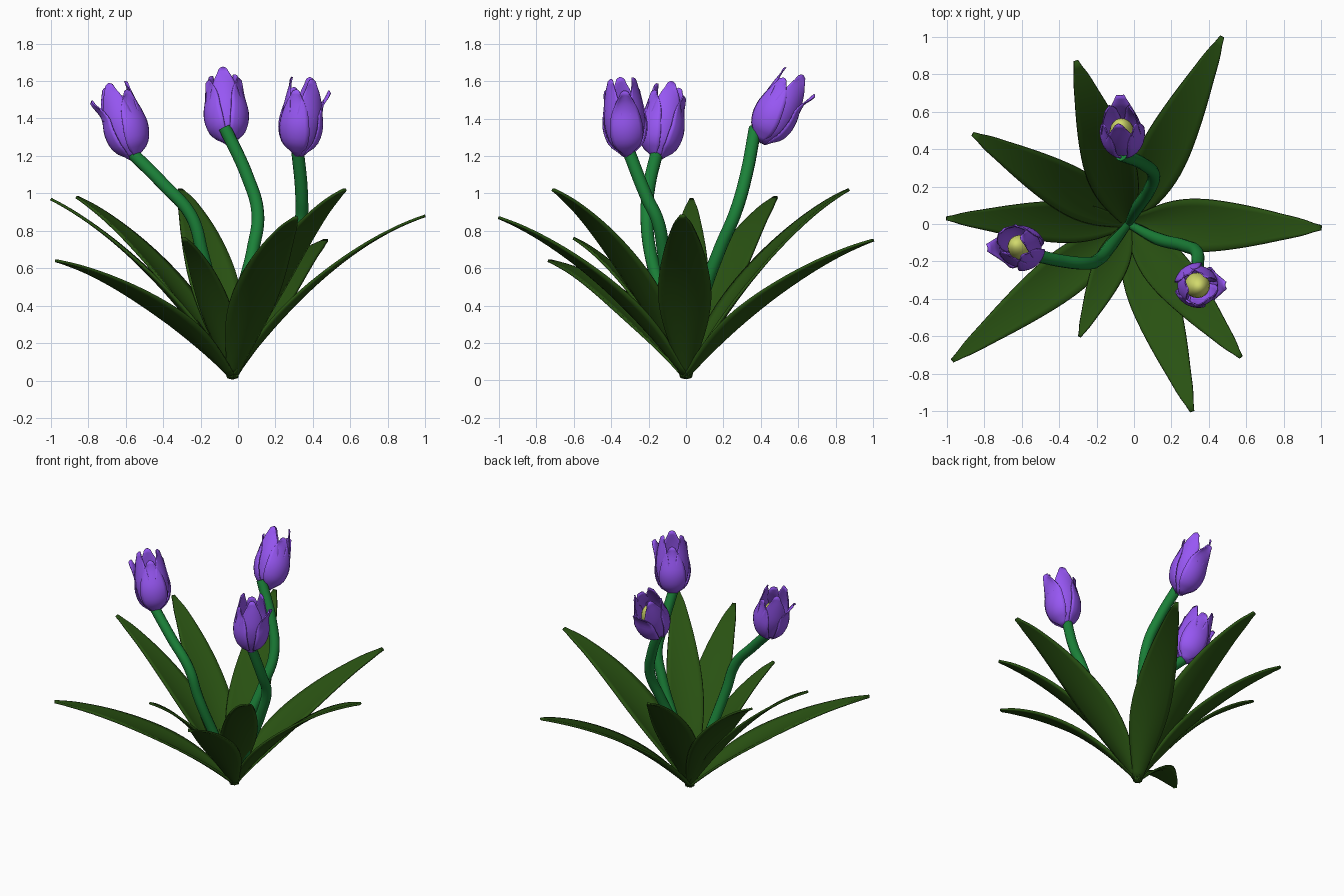
import bpy, math
from mathutils import Vector

if "Cube" in bpy.data.objects:
    bpy.data.objects.remove(bpy.data.objects["Cube"])

BASE = Vector((-0.03, 0, 0.012))


def material(name, color):
    m = bpy.data.materials.new(name)
    m.diffuse_color = (*color, 1)
    m.use_nodes = True
    m.node_tree.nodes["Principled BSDF"].inputs["Base Color"].default_value = m.diffuse_color
    return m


LEAF = material("leaf_green", (0.022, 0.083, 0.006))
STEM = material("stem_green", (0.011, 0.22, 0.04))
PETAL = material("petal_purple", (0.31, 0.095, 0.90))
YELLOW = material("pistil_yellow", (0.64, 0.70, 0.15))


def interp(table, t):
    # Smooth interpolation through evenly spaced values
    n = len(table) - 1
    i = min(int(t * n), n - 1)
    f = t * n - i
    p = [table[max(0, min(n, i + k))] for k in (-1, 0, 1, 2)]
    return p[1] + 0.5 * f * (p[2] - p[0] + f * (2 * p[0] - 5 * p[1] + 4 * p[2] - p[3]
                             + f * (3 * (p[1] - p[2]) + p[3] - p[0])))


def sheet(name, func, nu, nv, mat, thickness):
    # Thin smooth surface from func(u, t), u in -1..1, t in 0..1
    verts = [func(2 * i / nu - 1, j / nv) for j in range(nv + 1) for i in range(nu + 1)]
    w = nu + 1
    faces = [(j * w + i, j * w + i + 1, (j + 1) * w + i + 1, (j + 1) * w + i)
             for j in range(nv) for i in range(nu)]
    me = bpy.data.meshes.new(name)
    me.from_pydata(verts, [], faces)
    me.materials.append(mat)
    me.shade_smooth()
    ob = bpy.data.objects.new(name, me)
    bpy.context.collection.objects.link(ob)
    s = ob.modifiers.new("thickness", 'SOLIDIFY')
    s.thickness = thickness
    s.offset = 0
    return ob


# Leaves: tip position, half width and arch
LEAF_W = [0.20, 0.50, 0.80, 0.97, 1.0, 0.93, 0.81, 0.66, 0.49, 0.32, 0.09]


def leaf(name, tip, half, arch):
    tip = Vector(tip)
    d = tip - BASE
    flat = Vector((d.x, d.y, 0))
    side = Vector((-d.y, d.x, 0)).normalized()
    ctrl = BASE + flat * 0.5 + Vector((0, 0, d.z * arch))

    def f(u, t):
        p = BASE * (1 - t) ** 2 + ctrl * 2 * t * (1 - t) + tip * t * t
        tan = (ctrl - BASE) * (1 - t) + (tip - ctrl) * t
        up = tan.cross(side).normalized()
        if up.z < 0:
            up = -up
        hw = half * interp(LEAF_W, t)
        return p + side * hw * u + up * hw * (0.4 * (1 - t) ** 2 + 0.03) * u * u
    sheet(name, f, 8, 24, LEAF, 0.014)


for k, (tip, half, arch) in enumerate([
        ((0.47, 1.0, 0.75), 0.13, 0.78), ((-0.31, 0.87, 1.02), 0.135, 0.78),
        ((-0.86, 0.48, 0.98), 0.125, 0.76), ((-1.0, 0.03, 0.97), 0.11, 0.74),
        ((-0.97, -0.73, 0.64), 0.125, 0.82), ((-0.29, -0.6, 0.76), 0.09, 0.78),
        ((0.31, -1.0, 0.87), 0.13, 0.78), ((0.57, -0.71, 1.02), 0.12, 0.79),
        ((1.0, -0.02, 0.88), 0.14, 0.80)]):
    leaf(f"leaf_{k + 1}", tip, half, arch)


# Stems: round tubes along smooth curves
def stem(name, pts):
    cu = bpy.data.curves.new(name, 'CURVE')
    cu.dimensions = '3D'
    cu.bevel_depth = 0.034
    cu.bevel_resolution = 4
    cu.use_fill_caps = True
    sp = cu.splines.new('BEZIER')
    sp.bezier_points.add(len(pts) - 1)
    for b, p in zip(sp.bezier_points, pts):
        b.co = p
        b.handle_left_type = b.handle_right_type = 'AUTO'
    sp.bezier_points[0].radius = 0.6
    cu.materials.append(STEM)
    bpy.context.collection.objects.link(bpy.data.objects.new(name, cu))


# Flowers: three inner and three outer petals round a yellow pistil
INNER_R = [0.02, 0.078, 0.098, 0.104, 0.096, 0.082, 0.066]
OUTER_R = [0.02, 0.085, 0.110, 0.115, 0.105, 0.092, 0.090]
FLARE_R = [0.02, 0.085, 0.110, 0.114, 0.106, 0.112, 0.135]
PETAL_W = [0.25, 0.80, 1.0, 0.96, 0.80, 0.52, 0.20]


def flower(name, base, axis, roll, flare):
    base, axis = Vector(base), Vector(axis).normalized()
    q = Vector((0, 0, 1)).rotation_difference(axis)
    for k in range(6):
        outer = k % 2
        ang = math.radians(roll) + k * math.pi / 3
        prof = INNER_R if not outer else FLARE_R if k in flare else OUTER_R
        height = 0.36 if outer else 0.42

        def f(u, t):
            r = interp(prof, t)
            half = 0.095 * interp(PETAL_W, t)
            a = ang + u * half / max(r, 0.06)
            rr = r + 0.010 * u * u * t
            z = height * (t - 0.03 * u * u * t)
            return base + q @ Vector((rr * math.cos(a), rr * math.sin(a), z))
        sheet(f"{name}_petal_{k + 1}", f, 8, 14, PETAL, 0.007)
    bpy.ops.mesh.primitive_uv_sphere_add(segments=20, ring_count=12, radius=1,
                                         location=base + axis * 0.17)
    ob = bpy.context.object
    ob.name = name + "_pistil"
    ob.scale = (0.068, 0.068, 0.13)
    ob.rotation_euler = q.to_euler()
    ob.data.materials.append(YELLOW)
    ob.data.shade_smooth()


ROOT = BASE + Vector((0, 0, 0.04))
stem("left_stem", [ROOT, (-0.12, -0.11, 0.4), (-0.19, -0.19, 0.68), (-0.25, -0.21, 0.88),
                   (-0.40, -0.195, 1.05), (-0.57, -0.155, 1.22)])
stem("back_stem", [ROOT, (0.02, 0.09, 0.45), (0.08, 0.18, 0.7), (0.105, 0.265, 0.9),
                   (0.05, 0.32, 1.09), (-0.07, 0.37, 1.35)])
stem("right_stem", [ROOT, (0.13, -0.08, 0.35), (0.28, -0.12, 0.68), (0.335, -0.15, 0.85),
                    (0.34, -0.21, 0.98), (0.315, -0.32, 1.26)])

flower("left_flower", (-0.555, -0.155, 1.185), (-0.11, 0.065, 0.39), 10, (3,))
flower("back_flower", (-0.05, 0.405, 1.27), (-0.03, 0.18, 0.36), 30, (1,))
flower("right_flower", (0.325, -0.315, 1.20), (0.03, -0.03, 0.41), -55, (1,))
